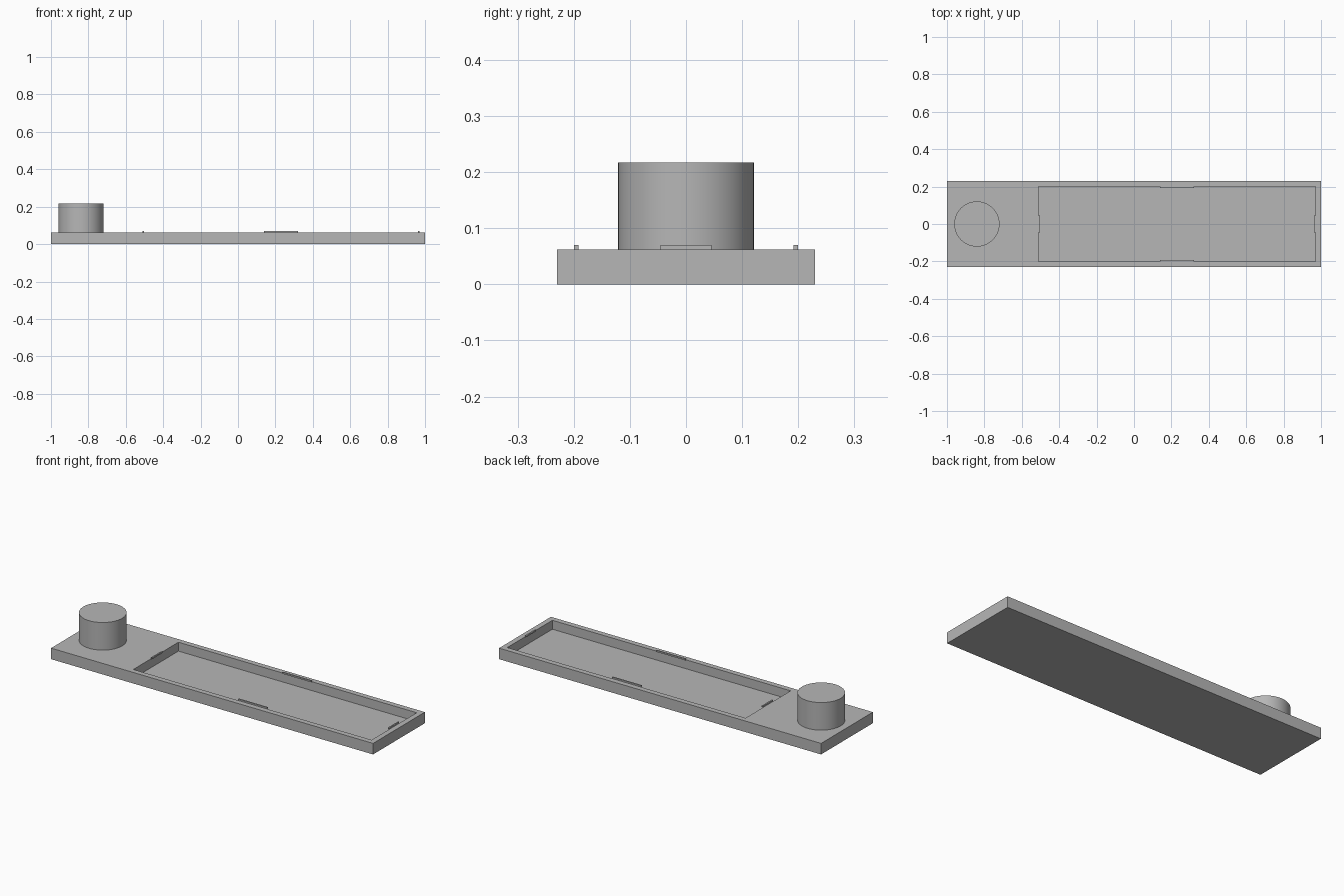
import bpy
import bmesh
from math import radians

if "Cube" in bpy.data.objects:
    bpy.data.objects.remove(bpy.data.objects["Cube"], do_unlink=True)

TOP = 0.062                      # top of the slab
FLOOR = 0.012                    # floor of the tray recess
X0, X1, Y1 = -0.51, 0.97, 0.20   # recess outline
LIP = 0.008                      # size of the retaining tabs

grey = bpy.data.materials.new("plain grey")
grey.use_nodes = True
colour = (0.47, 0.47, 0.47, 1)
grey.diffuse_color = colour
grey.node_tree.nodes["Principled BSDF"].inputs["Base Color"].default_value = colour


def make_object(name, bm):
    bmesh.ops.recalc_face_normals(bm, faces=bm.faces)
    mesh = bpy.data.meshes.new(name)
    bm.to_mesh(mesh)
    bm.free()
    mesh.materials.append(grey)
    obj = bpy.data.objects.new(name, mesh)
    bpy.context.collection.objects.link(obj)
    return obj


def box(x0, x1, y0, y1, z0, z1):
    bm = bmesh.new()
    bmesh.ops.create_cube(bm, size=1)
    for v in bm.verts:
        v.co.x = x1 if v.co.x > 0 else x0
        v.co.y = y1 if v.co.y > 0 else y0
        v.co.z = z1 if v.co.z > 0 else z0
    return bm


# Slab with a rectangular tray sunk into its top
bm = box(-1, 1, -0.23, 0.23, 0, TOP)
top = max(bm.faces, key=lambda f: f.calc_center_median().z)
bmesh.ops.inset_individual(bm, faces=[top], thickness=0.02)
for v in top.verts:
    v.co.x = X1 if v.co.x > 0 else X0
    v.co.y = Y1 if v.co.y > 0 else -Y1
pocket = bmesh.ops.extrude_discrete_faces(bm, faces=[top])["faces"][0]
for v in pocket.verts:
    v.co.z = FLOOR
make_object("tray_base", bm)

# Retaining tabs along the rim of the tray
for name, side in (("front_tab", -1), ("back_tab", 1)):
    y0, y1 = sorted((side * Y1, side * (Y1 - LIP)))
    make_object(name, box(0.14, 0.32, y0, y1, TOP, TOP + LIP))
for name, x in (("right_tab", X0), ("left_tab", X1 - LIP)):
    make_object(name, box(x, x + LIP, -0.045, 0.045, TOP, TOP + LIP))

# Round knob at the end of the slab
bpy.ops.mesh.primitive_cylinder_add(
    vertices=64, radius=0.121, depth=0.155, location=(-0.84, 0, TOP + 0.0775))
knob = bpy.context.object
knob.name = "round_knob"
knob.data.materials.append(grey)
bpy.ops.object.shade_smooth_by_angle(angle=radians(30))
